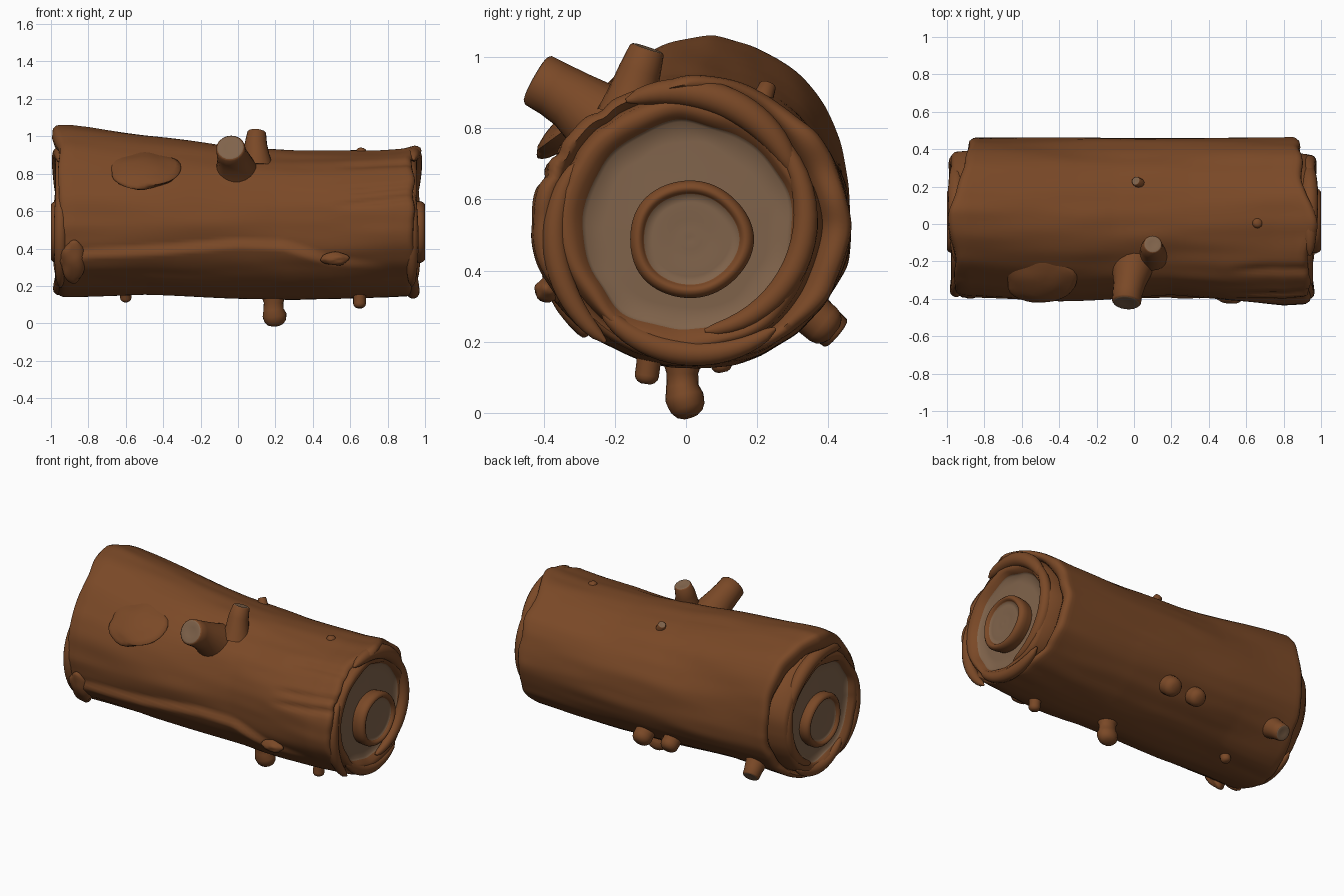
import bpy, bmesh, math
from mathutils import Vector, Matrix, noise

if "Cube" in bpy.data.objects:
    bpy.data.objects.remove(bpy.data.objects["Cube"])

def material(name, col):
    m = bpy.data.materials.new(name)
    m.diffuse_color = (*col, 1)
    m.use_nodes = True
    m.node_tree.nodes["Principled BSDF"].inputs["Base Color"].default_value = m.diffuse_color
    return m

BARK = material("bark", (0.195, 0.066, 0.02))
WOOD = material("cut_wood", (0.215, 0.125, 0.07))

def finish(name, bm):
    bmesh.ops.recalc_face_normals(bm, faces=bm.faces)
    me = bpy.data.meshes.new(name)
    bm.to_mesh(me)
    bm.free()
    me.materials.append(BARK)
    me.materials.append(WOOD)
    ob = bpy.data.objects.new(name, me)
    bpy.context.collection.objects.link(ob)
    bpy.ops.object.select_all(action='DESELECT')
    ob.select_set(True)
    bpy.context.view_layer.objects.active = ob
    bpy.ops.object.shade_smooth_by_angle(angle=math.radians(60))
    return ob

def skin(name, rings, wood=()):
    """Loft closed rings; bands listed in wood get the cut-wood colour."""
    bm = bmesh.new()
    vs = [[bm.verts.new(p) for p in r] for r in rings]
    n = len(vs[0])
    for i in range(len(vs) - 1):
        for j in range(n):
            k = (j + 1) % n
            f = bm.faces.new((vs[i][j], vs[i][k], vs[i + 1][k], vs[i + 1][j]))
            f.material_index = int(i in wood)
    for ring, band in ((vs[0], 0), (vs[-1], len(vs) - 2)):
        bm.faces.new(ring).material_index = int(band in wood)
    return finish(name, bm)

def limb(name, pts, cut=False, sides=20, flat=1.0):
    """Tube through (x, y, z, radius) points with a rounded or sawn tip."""
    P = [Vector(p[:3]) for p in pts]
    R = [p[3] for p in pts]
    d = (P[-1] - P[-2]).normalized()
    r = R[-1]
    tip = ((.1, .9), (.13, .78), (.05, .4)) if cut else ((.3, .92), (.55, .72), (.7, .4))
    P += [P[-1] + d * r * t[0] for t in tip]
    R += [r * t[1] for t in tip]
    rings, q, prev = [], None, None
    for i, c in enumerate(P):
        t = d if i >= len(pts) - 1 else (P[i + 1] - P[max(i - 1, 0)]).normalized()
        q = t.to_track_quat('Z', 'Y') if q is None else prev.rotation_difference(t) @ q
        prev = t
        rings.append([c + q @ Vector((R[i] * math.cos(a), R[i] * flat * math.sin(a), 0))
                      for a in (2 * math.pi * j / sides for j in range(sides))])
    return skin(name, rings, (len(P) - 3, len(P) - 2) if cut else ())

def interp(table, x):
    for (x0, v0), (x1, v1) in zip(table, table[1:]):
        if x <= x1:
            t = min(max((x - x0) / (x1 - x0), 0), 1)
            return v0 + (v1 - v0) * t
    return table[-1][1]

# Log silhouette along its length
TOP = [(-1, 1.05), (-.9, 1.055), (-.8, 1.045), (-.5, 1.0), (-.1, .95), (.3, .925), (.75, .925), (.88, .935), (1, .965)]
BOTTOM = [(-1, .16), (-.93, .14), (-.5, .15), (0, .13), (.3, .122), (.6, .13), (1, .145)]
FRONT = [(-1, -.37), (-.9, -.395), (-.4, -.405), (.2, -.385), (.5, -.415), (.8, -.435), (1, -.42)]
FOLD = [(-1, .37), (-.8, .40), (-.4, .42), (0, .45), (.25, .44), (.5, .36), (.8, .32)]
CY, CZ = 0.03, 0.53

def surface(x, th):
    c, s = math.cos(th), math.sin(th)
    n = noise.noise(Vector((x * 1.3, c * 2.2, s * 2.2))) * 0.014
    n += noise.noise(Vector((x * 2.5 + 7, c * 5, s * 5))) * 0.005
    z = CZ + s * ((interp(TOP, x) if s > 0 else 2 * CZ - interp(BOTTOM, x)) - CZ)
    if c < 0:
        # overlapping bark fold and splits on the front
        drop = interp(FOLD, x) - z
        if drop > 0:
            n += 0.034 * math.exp(-(drop / .15) ** 2) * min(1, drop / .035) * min(1, max(0, (.8 - x) / .4))
        for z0, slope in ((.63, .12), (.70, .1), (.84, .05)):
            g = (z - z0 - slope * (x - .55)) / .016
            n -= 0.014 * math.exp(-g * g) * min(1, max(0, (x - .5) / .15))
    y = CY + c * (.43 if c > 0 else CY - interp(FRONT, x))
    if s > 0:
        y += .06 * s * max(0, (-x - .3))
    return y + c * n, z + s * n

def bark_end(th, side):
    back = max(0, math.cos(th))
    w = noise.noise(Vector((math.cos(th) * 3, math.sin(th) * 3, side * 5))) * .02
    if side > 0:
        return .935 - .06 * back + .045 * math.exp(-((th - 1.65) / .22) ** 2) + w
    # left flare juts out at the top, with a notch just below it on the front
    return .955 - .08 * back + .035 * math.exp(-((th - 1.6) / .4) ** 2) + w * .7

# Log body with rolled bark rims and recessed cut faces
N, M = 160, 70
ANG = [2 * math.pi * j / N for j in range(N)]
# (x offset, radius scale, 1 = follows the ragged bark edge)
RIM = [(-.015, .993, 1), (0, .97, 1), (.004, .93, 1), (-.01, .89, 1), (-.035, .87, 1),
       (-.012, .85, 0), (.005, .82, 0), (.008, .78, 0), (0, .735, 0), (-.025, .70, 0),
       (-.035, .68, 0), (-.037, .55, 0), (-.03, .35, 0), (-.03, .03, 0)]

def rim_rings(side):
    rings = []
    base = .95 if side > 0 else .97
    for off, s, k in RIM:
        ring = []
        for th in ANG:
            e = bark_end(th, side)
            x = side * ((e if k else base) + off)
            y, z = surface(side * (e - .03), th)
            b = min(max((s - .78) / .2, 0), 1)
            wob = 1 + .08 * noise.noise(Vector((math.cos(th) * 2, math.sin(th) * 2, s * 4 + side)))
            cy = math.cos(th) * .425 * s * wob
            cz = .525 + math.sin(th) * .425 * s * wob
            oy, oz = CY + (y - CY) * s, CZ + (z - CZ) * s
            ring.append((x, cy + (oy - cy) * b, cz + (oz - cz) * b))
        rings.append(ring)
    return rings

body = []
for i in range(M):
    ring = []
    for th in ANG:
        x0, x1 = -bark_end(th, -1) + .03, bark_end(th, 1) - .03
        x = x0 + (x1 - x0) * i / (M - 1)
        ring.append((x, *surface(x, th)))
    body.append(ring)
rings = rim_rings(-1)[::-1] + body + rim_rings(1)
L = len(rings)
skin("log_body", rings, {0, 1, 2, 3, L - 5, L - 4, L - 3, L - 2})

# Raised heartwood ring on each end
CORE = [(.90, .165), (.95, .173), (.975, .174), (.99, .167), (1.0, .155), (.998, .145), (.988, .137),
        (.982, .134), (.979, .11), (.983, .085), (.977, .06), (.981, .03), (.979, .008)]
for side, label in ((1, "right"), (-1, "left")):
    skin(label + "_heart_ring",
         [[(side * x, .012 + r * math.cos(a) * (1 + .03 * math.cos(3 * a)), .488 + r * math.sin(a) * .95)
           for a in ANG[::2]] for x, r in CORE], range(7, 12))

# Curled bark strips around the end faces: side, x, radius, start, end angle, thickness
CURLS = [(1, .94, .36, 25, 115, .045), (1, .94, .33, -80, 50, .036), (1, .93, .375, 150, 235, .035),
         (1, .935, .36, 225, 310, .036), (-1, .95, .365, 20, 120, .045), (-1, .955, .33, -70, 40, .036),
         (-1, .95, .36, 140, 240, .035), (-1, .955, .345, 230, 310, .034)]
for i, (side, x, r, a0, a1, w) in enumerate(CURLS):
    pts = []
    for k in range(21):
        t = k / 20
        a = math.radians(a0 + (a1 - a0) * t)
        rr = r + .05 * (t - .5)
        pts.append((side * x, rr * math.cos(a), .53 + rr * math.sin(a),
                    w * (.2 + .8 * math.sqrt(max(0, math.sin(math.pi * t))))))
    limb(f"bark_curl_{i + 1}", pts, sides=14)

# Sawn branches
limb("front_branch", [(0, -.15, .75, .15), (-.01, -.24, .82, .11), (-.025, -.32, .88, .086),
                      (-.035, -.37, .91, .08), (-.04, -.415, .935, .078)], True)
limb("upper_branch", [(.10, -.16, .84, .09), (.10, -.15, .90, .068), (.095, -.13, .96, .06), (.10, -.11, 1.02, .05)], True)
limb("back_low_branch", [(-.74, .26, .35, .09), (-.74, .34, .29, .065), (-.75, .39, .25, .054), (-.755, .42, .225, .05)], True)
limb("top_twig", [(.05, .19, .82, .04), (.03, .215, .88, .03), (.01, .23, .92, .024)], True, 12)

# Snapped root stub underneath, splayed at the tip
limb("bottom_stub", [(.19, -.01, .17, .075), (.19, -.01, .11, .052), (.19, -.01, .075, .054),
                     (.195, -.005, .045, .064), (.197, 0, .03, .062)], flat=.85)

# Small rounded nubs
NUBS = [(.65, -.1, .18, .65, -.11, .105, .034), (-.6, .09, .18, -.6, .1, .135, .03),
        (.04, .31, .31, .04, .385, .25, .06), (-.15, .31, .31, -.15, .38, .25, .055),
        (.65, 0, .87, .66, .005, .918, .028)]
for i, (x0, y0, z0, x1, y1, z1, r) in enumerate(NUBS):
    limb(f"nub_{i + 1}", [(x0, y0, z0, r * 1.3), ((x0 + x1) / 2, (y0 + y1) / 2, (z0 + z1) / 2, r), (x1, y1, z1, r)], sides=16)

# Flattened bark knots on the front: location, half sizes, tilt
KNOTS = [("bark_patch", (-.5, -.288, .822), (.195, .16, .045), 36),
         ("small_knot", (.52, -.39, .345), (.075, .035, .035), 100),
         ("left_knot", (-.88, -.335, .33), (.07, .12, .045), 115)]
for name, loc, size, tilt in KNOTS:
    bm = bmesh.new()
    bmesh.ops.create_uvsphere(bm, u_segments=32, v_segments=16, radius=1)
    for v in bm.verts:
        v.co *= 1 + .15 * noise.noise(v.co * 1.5 + Vector(loc))
    bm.transform(Matrix.Translation(loc) @ Matrix.Rotation(math.radians(tilt), 4, 'X') @ Matrix.Diagonal((*size, 1)))
    finish(name, bm)
